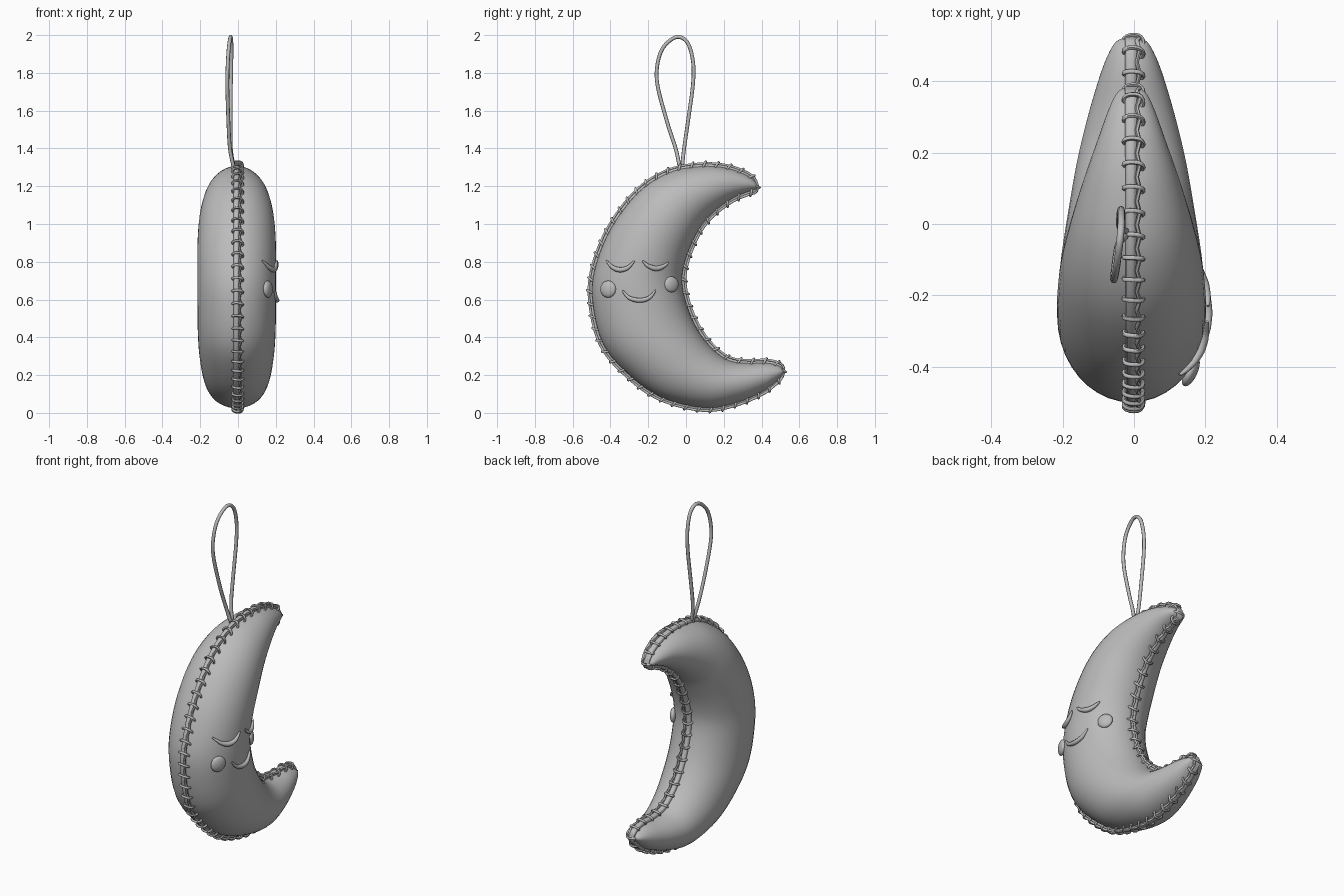
import bpy, bmesh, math
from mathutils import Vector
from mathutils.bvhtree import BVHTree

if "Cube" in bpy.data.objects:
    bpy.data.objects.remove(bpy.data.objects["Cube"])

felt = bpy.data.materials.new("grey felt")
felt.diffuse_color = (0.5, 0.5, 0.5, 1)
felt.use_nodes = True
felt.node_tree.nodes["Principled BSDF"].inputs["Base Color"].default_value = felt.diffuse_color

# Crescent stations: outer y, outer z, inner y, inner z, half thickness
STATIONS = [
    (.385, 1.20, .385, 1.20, 0), (.37, 1.24, .375, 1.165, .035),
    (.33, 1.275, .33, 1.15, .06), (.22, 1.315, .25, 1.115, .095),
    (.08, 1.325, .16, 1.05, .135), (-.10, 1.29, .09, .97, .172),
    (-.27, 1.18, .04, .87, .198), (-.42, .98, .01, .78, .208),
    (-.505, .76, 0, .70, .208), (-.515, .58, .015, .61, .208),
    (-.46, .36, .05, .51, .206), (-.33, .20, .10, .42, .198),
    (-.15, .07, .165, .345, .18), (.08, .008, .24, .295, .155),
    (.25, .03, .33, .283, .125), (.40, .09, .42, .285, .09),
    (.47, .14, .48, .275, .065), (.51, .18, .515, .255, .04),
    (.525, .22, .525, .22, 0)]


def smooth_path(points, steps):
    """Catmull-Rom interpolation of tuples of any length."""
    pts = [Vector(p) for p in points]
    out = []
    for i in range(len(pts) - 1):
        a, b, c, d = pts[max(i - 1, 0)], pts[i], pts[i + 1], pts[min(i + 2, len(pts) - 1)]
        for k in range(steps):
            t = k / steps
            out.append(.5 * (2 * b + (c - a) * t + (2 * a - 5 * b + 4 * c - d) * t * t
                             + (3 * b - a - 3 * c + d) * t ** 3))
    return out + [pts[-1]]


def finish(name, bm, angle=60):
    bmesh.ops.remove_doubles(bm, verts=bm.verts, dist=.0004)
    bmesh.ops.recalc_face_normals(bm, faces=bm.faces)
    mesh = bpy.data.meshes.new(name)
    bm.to_mesh(mesh)
    mesh.materials.append(felt)
    ob = bpy.data.objects.new(name, mesh)
    bpy.context.collection.objects.link(ob)
    bpy.ops.object.select_all(action='DESELECT')
    ob.select_set(True)
    bpy.context.view_layer.objects.active = ob
    bpy.ops.object.shade_smooth_by_angle(angle=math.radians(angle))
    return ob


def skin(bm, rings, closed=False):
    """Bridge rings of points, capping the ends of open tubes."""
    vs = [[bm.verts.new(p) for p in r] for r in rings]
    n = len(vs[0])
    for i in range(len(vs) if closed else len(vs) - 1):
        a, b = vs[i], vs[(i + 1) % len(vs)]
        for j in range(n):
            bm.faces.new((a[j], a[(j + 1) % n], b[(j + 1) % n], b[j]))
    if not closed:
        bm.faces.new(vs[0])
        bm.faces.new(vs[-1])


def tube(bm, path, radius, sides=8, closed=False):
    """Round thread along a path; radius is a function of 0..1."""
    n, rings, side = len(path), [], None
    for i, p in enumerate(path):
        nxt = path[(i + 1) % n] if closed else path[min(i + 1, n - 1)]
        prv = path[i - 1] if closed else path[max(i - 1, 0)]
        t = (nxt - prv).normalized()
        if side is None:
            side = t.orthogonal()
        side = (side - t * side.dot(t)).normalized()
        other, r = t.cross(side), radius(i / max(n - 1, 1))
        rings.append([p + r * (side * math.cos(a) + other * math.sin(a))
                      for a in (math.tau * k / sides for k in range(sides))])
    skin(bm, rings, closed)


profile = smooth_path(STATIONS, 5)


def crescent(name, inset, thickness, offset, power, sides):
    """Sweep a rounded section along the crescent."""
    bm, rings = bmesh.new(), []
    for oy, oz, iy, iz, t in profile:
        mid = Vector((offset, (oy + iy) / 2, (oz + iz) / 2))
        half = Vector((0, (oy - iy) / 2, (oz - iz) / 2))
        length = half.length
        half *= max(length - inset, .3 * length) / max(length, 1e-6)
        depth = max(t, 0) if thickness is None else thickness
        ring = []
        for k in range(sides):
            a = math.tau * k / sides
            c, s = math.cos(a), math.sin(a)
            ring.append(mid + half * math.copysign(abs(c) ** power, c)
                        + Vector((depth * math.copysign(abs(s) ** power, s), 0, 0)))
        rings.append(ring)
    skin(bm, rings)
    return finish(name, bm)


# Stuffed body and the flat sewn edge around it
body = crescent("moon_body", .02, None, -.007, 1, 40)
crescent("sewn_edge", .004, .018, -.008, .35, 24)

# Whip stitches around the whole outline
outline = [Vector((0, p[0], p[1])) for p in profile]
outline += [Vector((0, p[2], p[3])) for p in reversed(profile[1:-1])]
lengths = [(outline[(i + 1) % len(outline)] - p).length for i, p in enumerate(outline)]


def along(dist):
    dist %= sum(lengths)
    for i, l in enumerate(lengths):
        if dist <= l:
            p, q = outline[i], outline[(i + 1) % len(outline)]
            return p.lerp(q, dist / l)
        dist -= l
    return outline[0]


COUNT = 64
step = sum(lengths) / COUNT
bm = bmesh.new()
for i in range(COUNT):
    d = i * step
    p = along(d)
    tan = (along(d + .02) - along(d - .02)).normalized()
    out = Vector((0, -tan.z, tan.y))    # outward: the outline runs anticlockwise
    if i == 0:
        out_sign = 1 if out.y > 0 else -1
    out *= out_sign
    loop = [(.012, -.032, .012), (.024, -.024, .008), (.024, -.008, .0), (.012, .003, -.006),
            (-.012, .003, -.008), (-.028, -.006, -.004), (-.026, -.02, .0)]
    path = [p + Vector((x, 0, 0)) + out * o + tan * s for x, o, s in loop]
    tube(bm, smooth_path(path, 2), lambda t: .0065, 6)
finish("edge_stitches", bm)

# Thread linking the stitches on the right-hand face of the edge
bm = bmesh.new()
path = []
for i in range(COUNT * 4):
    p = along(i * step / 4)
    tan = (along(i * step / 4 + .02) - along(i * step / 4 - .02)).normalized()
    out = Vector((0, -tan.z, tan.y)) * out_sign
    path.append(p - out * .004 + Vector((.012 + .004 * math.cos(i * math.pi / 2), 0, 0)))
tube(bm, path, lambda t: .006, 6, closed=True)
finish("edge_thread", bm)

# Hanging loop
loop = [(-.035, 1.31), (-.055, 1.40), (-.10, 1.54), (-.15, 1.73), (-.152, 1.84), (-.12, 1.935),
        (-.05, 1.99), (.008, 1.96), (.037, 1.86), (.037, 1.74), (.01, 1.54), (-.01, 1.40), (-.02, 1.31)]
pts = [Vector((-.034 + .1 * y - .008 * math.sin(math.pi * (z - 1.31) / .7) + .012 * (z < 1.35), y, z))
       for y, z in loop]
bm = bmesh.new()
tube(bm, smooth_path(pts, 5), lambda t: .010, 8)
finish("hanging_loop", bm)

# Face details sit on the right-hand (+x) surface
tree = BVHTree.FromObject(body, bpy.context.evaluated_depsgraph_get())


def on_body(y, z):
    hit, normal, _, _ = tree.ray_cast(Vector((1, y, z)), Vector((-1, 0, 0)))
    return hit, (normal if normal.x > 0 else -normal)


def face_arc(name, points, width):
    bm, path = bmesh.new(), []
    for y, z in smooth_path(points, 6):
        hit, normal = on_body(y, z)
        path.append(hit + normal * .006)
    tube(bm, path, lambda t: .004 + width * math.sin(math.pi * t), 8)
    finish(name, bm)


face_arc("left_eyelid", [(-.418, .805), (-.385, .77), (-.345, .757), (-.305, .77), (-.272, .805)], .010)
face_arc("right_eyelid", [(-.23, .805), (-.20, .778), (-.16, .765), (-.125, .775), (-.095, .797)], .010)
face_arc("mouth", [(-.335, .648), (-.30, .61), (-.245, .596), (-.195, .61), (-.163, .65)], .009)

for name, y, z, r in (("left_cheek", -.41, .655, .045), ("right_cheek", -.08, .68, .042)):
    hit, normal = on_body(y, z)
    normal = (normal + Vector((.5, 0, 0))).normalized()
    bm = bmesh.new()
    bmesh.ops.create_uvsphere(bm, u_segments=24, v_segments=12, radius=r)
    turn = normal.to_track_quat('Z', 'Y')
    for v in bm.verts:
        v.co = hit + normal * .006 + turn @ Vector((v.co.x, v.co.y, v.co.z * .42))
    finish(name, bm)
